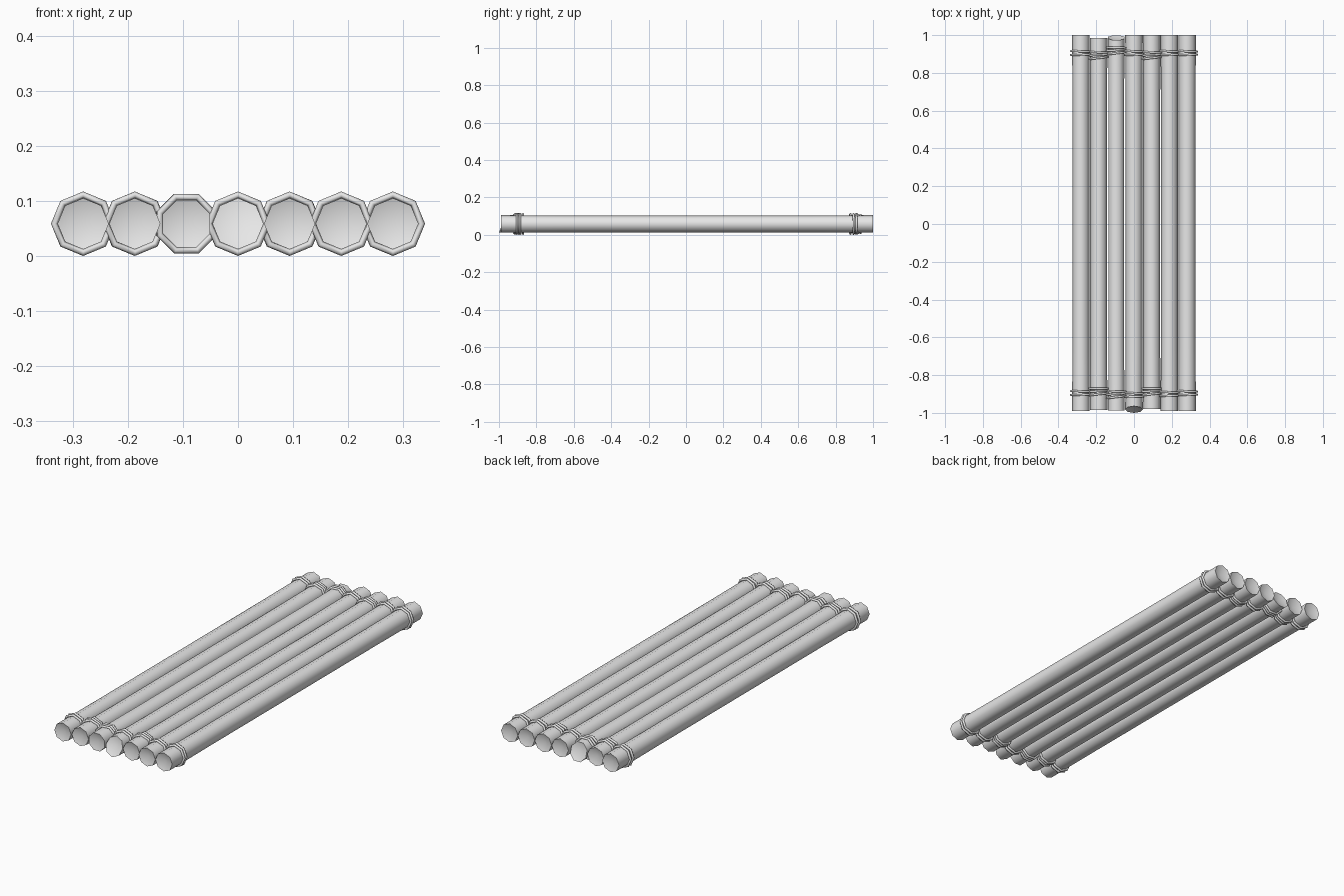
import bpy, bmesh, math
from mathutils import Matrix, Vector

if "Cube" in bpy.data.objects:
    bpy.data.objects.remove(bpy.data.objects["Cube"])

grey = bpy.data.materials.new("plain grey")
grey.use_nodes = True
grey.diffuse_color = (0.8, 0.8, 0.8, 1)
grey.node_tree.nodes["Principled BSDF"].inputs["Base Color"].default_value = (0.8, 0.8, 0.8, 1)

SIDES = 8
SPACING = 0.0937
AXIS_Z = 0.0585
END_R, MID_R = 0.0465, 0.045


def finish(bm, name, angle):
    bmesh.ops.recalc_face_normals(bm, faces=bm.faces)
    mesh = bpy.data.meshes.new(name)
    bm.to_mesh(mesh)
    bm.free()
    mesh.materials.append(grey)
    obj = bpy.data.objects.new(name, mesh)
    bpy.context.collection.objects.link(obj)
    bpy.ops.object.select_all(action='DESELECT')
    obj.select_set(True)
    bpy.context.view_layer.objects.active = obj
    bpy.ops.object.shade_smooth_by_angle(angle=math.radians(angle))
    return obj


def ring(bm, x, y, r, roll, slant=0.0):
    # Octagonal loop; slant pushes its upper half along y
    verts = []
    for i in range(SIDES):
        a = 2 * math.pi * i / SIDES + roll
        s = math.sin(a)
        verts.append(bm.verts.new((x + r * math.cos(a), y + slant * s, AXIS_Z + r * s)))
    return verts


def pole(name, x, front, back, roll, front_slant, back_slant):
    # Long pole, a touch slimmer in the middle, with shallow hollow ends
    bm = bmesh.new()
    loops = [ring(bm, x, front, END_R, roll, front_slant),
             ring(bm, x, -0.65, MID_R, roll),
             ring(bm, x, 0.65, MID_R, roll),
             ring(bm, x, back, END_R, roll, back_slant)]
    for a, b in zip(loops, loops[1:]):
        for i in range(SIDES):
            j = (i + 1) % SIDES
            bm.faces.new((a[i], a[j], b[j], b[i]))
    for loop, y in ((loops[0], front + 0.016), (loops[-1], back - 0.016)):
        centre = bm.verts.new((x, y, AXIS_Z))
        for i in range(SIDES):
            bm.faces.new((loop[i], loop[(i + 1) % SIDES], centre))
    finish(bm, name, 50)


def lashing(name, x, y, roll, turns):
    # Stack of slightly tilted rope rings; turns holds (offset, yaw) pairs
    bm = bmesh.new()
    major, minor, cord = 0.0525, 0.006, 6
    for offset, yaw in turns:
        turn = Matrix.Rotation(math.radians(yaw), 3, 'Z')
        origin = Vector((x, y + offset, AXIS_Z))
        grid = []
        for i in range(SIDES):
            a = 2 * math.pi * i / SIDES + roll
            row = []
            for k in range(cord):
                b = 2 * math.pi * k / cord
                r = major + minor * math.cos(b)
                p = Vector((r * math.cos(a), minor * math.sin(b), r * math.sin(a)))
                row.append(bm.verts.new(origin + turn @ p))
            grid.append(row)
        for i in range(SIDES):
            for k in range(cord):
                n, m = (i + 1) % SIDES, (k + 1) % cord
                bm.faces.new((grid[i][k], grid[n][k], grid[n][m], grid[i][m]))
    finish(bm, name, 65)


# Front end, back end, front rope, back rope of each pole, from right to left
LAYOUT = [(-0.99, 1.0, -0.895, 0.905),
          (-0.985, 0.985, -0.885, 0.895),
          (-0.988, 0.986, -0.9, 0.92),
          (-0.982, 1.0, -0.905, 0.905),
          (-0.98, 1.0, -0.885, 0.895),
          (-0.99, 1.0, -0.9, 0.905),
          (-0.99, 1.0, -0.895, 0.905)]
PLAIN = [(-0.009, 1), (0.009, -2)]
LOOSE = [(-0.016, 7), (0.0, 3), (0.014, -1)]

for n, (front, back, rope_f, rope_b) in enumerate(LAYOUT):
    x = (n - 3) * SPACING
    roll = math.pi / 8 if n == 2 else 0
    pole(f"pole_{n + 1}", x, front, back, roll,
         0.018 if n == 3 else 0, -0.014 if n == 2 else 0)
    turns = LOOSE if n in (1, 2, 4) else PLAIN
    lashing(f"front_lashing_{n + 1}", x, rope_f, roll, turns)
    lashing(f"back_lashing_{n + 1}", x, rope_b, roll, turns)
